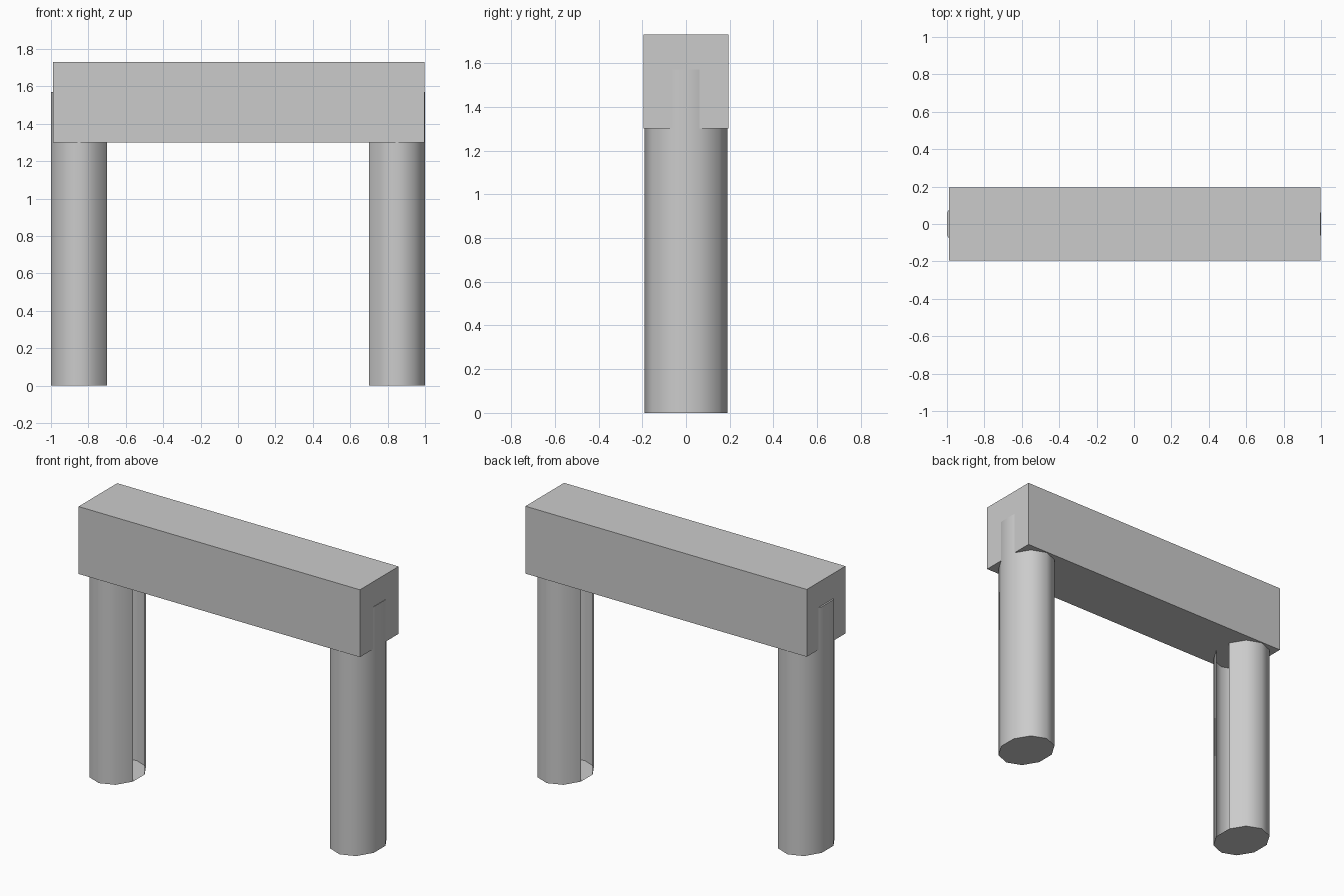
import bpy, bmesh, math
from mathutils import Matrix

cube = bpy.data.objects.get("Cube")
if cube:
    bpy.data.objects.remove(cube, do_unlink=True)

# Plain grey material
grey = bpy.data.materials.new("plain grey")
grey.use_nodes = True
colour = (0.6, 0.6, 0.6, 1)
grey.diffuse_color = colour
grey.node_tree.nodes["Principled BSDF"].inputs["Base Color"].default_value = colour


def add_object(name, bm):
    mesh = bpy.data.meshes.new(name)
    bm.to_mesh(mesh)
    bm.free()
    mesh.materials.append(grey)
    obj = bpy.data.objects.new(name, mesh)
    bpy.context.collection.objects.link(obj)
    return obj


# Crossbeam: a plain box
BEAM_BOTTOM, BEAM_TOP = 1.3, 1.73
bm = bmesh.new()
bmesh.ops.create_cube(bm, size=1)
bmesh.ops.scale(bm, vec=(1.987, 0.39, BEAM_TOP - BEAM_BOTTOM), verts=bm.verts)
bmesh.ops.translate(bm, vec=(0.004, 0, (BEAM_TOP + BEAM_BOTTOM) / 2), verts=bm.verts)
add_object("crossbeam", bm)


# Legs: hollow oval ten-sided columns, open along the inner facet, running up into the beam
def add_leg(name, side):
    height, sides = 1.57, 10
    bm = bmesh.new()
    bmesh.ops.create_cone(bm, cap_ends=True, segments=sides, radius1=1, radius2=1, depth=height,
                          matrix=Matrix.Translation((0, 0, height / 2)))
    # create_cone puts a corner on +y, so flat facets face +x and -x
    half_width = math.cos(math.pi / sides)
    bmesh.ops.scale(bm, vec=(0.15 / half_width, 0.19, 1), verts=bm.verts)
    bm.normal_update()
    inner = [f for f in bm.faces if f.normal.x * side < -0.99]
    bmesh.ops.delete(bm, geom=inner, context='FACES')
    bmesh.ops.translate(bm, vec=(side * 0.85, 0, 0), verts=bm.verts)
    obj = add_object(name, bm)
    bpy.ops.object.select_all(action='DESELECT')
    obj.select_set(True)
    bpy.context.view_layer.objects.active = obj
    bpy.ops.object.shade_smooth_by_angle(angle=math.radians(50))


add_leg("left_leg", 1)
add_leg("right_leg", -1)
